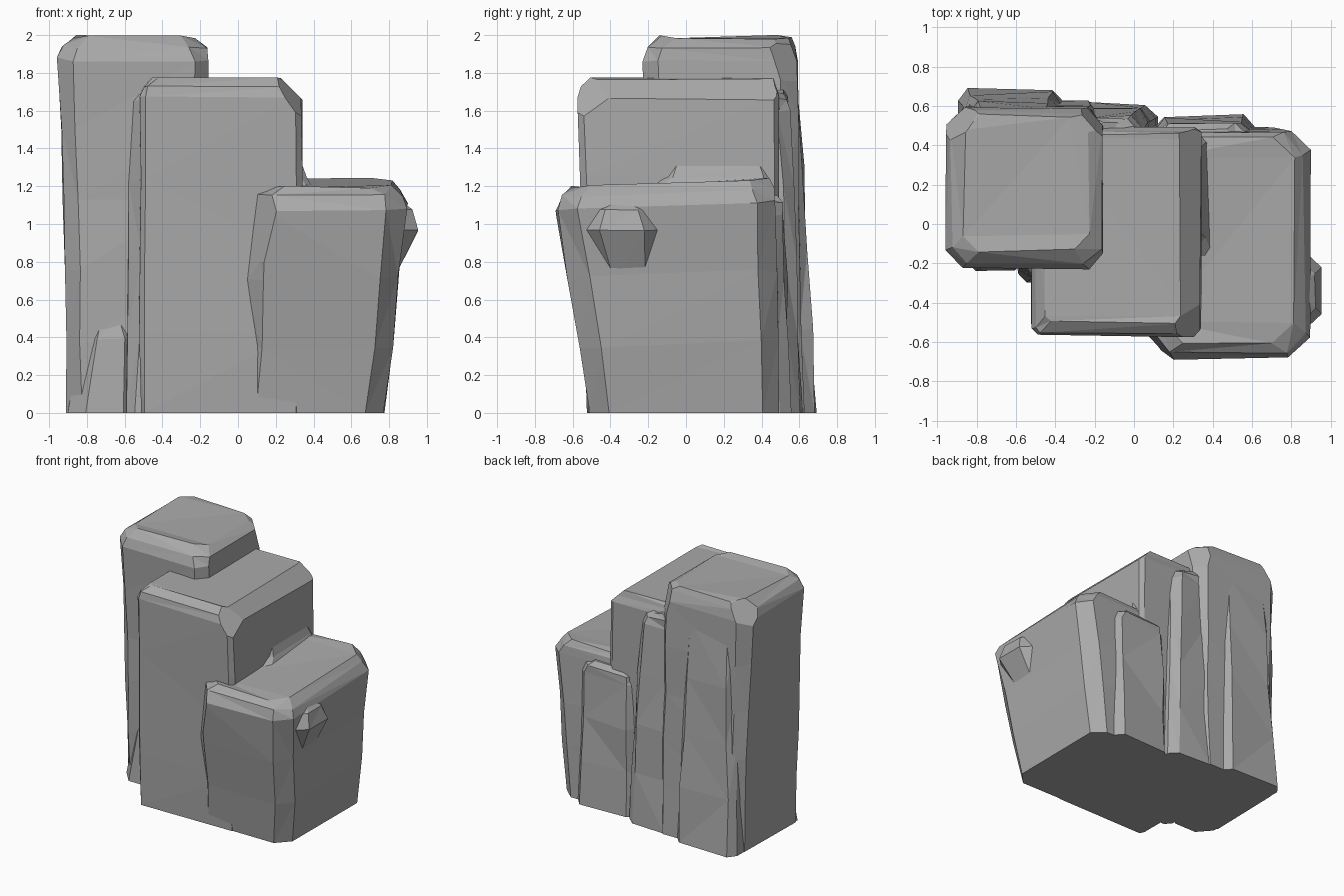
import bpy, bmesh, random
from mathutils import Vector

random.seed(7)

cube = bpy.data.objects.get("Cube")
if cube:
    bpy.data.objects.remove(cube, do_unlink=True)

stone = bpy.data.materials.new("grey stone")
stone.use_nodes = True
grey = (0.4, 0.4, 0.4, 1)
stone.diffuse_color = grey
stone.node_tree.nodes["Principled BSDF"].inputs["Base Color"].default_value = grey


def outline(left, right, front, back, cut):
    """Rectangle with cut corners, counter-clockwise from the front left."""
    return [(left + cut, front), (right - cut, front),
            (right, front + cut), (right, back - cut),
            (right - cut, back), (left + cut, back),
            (left, back - cut), (left, front + cut)]


def slice_off(bm, point, normal):
    """Remove everything beyond a plane and close the hole with a flat facet."""
    geometry = bm.verts[:] + bm.edges[:] + bm.faces[:]
    result = bmesh.ops.bisect_plane(bm, geom=geometry, plane_co=Vector(point),
                                    plane_no=Vector(normal), clear_outer=True)
    rim = [e for e in result["geom_cut"] if isinstance(e, bmesh.types.BMEdge)]
    bmesh.ops.holes_fill(bm, edges=rim, sides=0)


def rock(name, foot, head, height, floor=0, shoulder=0.1, cut=0.06,
         rough=0.012, tilt=0, chips=()):
    """Block from the foot box to the head box (left, right, front, back),
    with a shoulder sloping in to the top and uneven facets."""
    bm = bmesh.new()
    neck = height - shoulder

    def ring(z, box, corner):
        loop = []
        for x, y in outline(*box, corner):
            shift = Vector([random.uniform(-rough, rough) for _ in "xyz"])
            if z == 0:
                shift.z = 0
            else:
                shift.z += tilt * y
            loop.append(bm.verts.new(Vector((x, y, z)) + shift))
        return loop

    # Evenly spaced rings up the sides, then the inset top
    steps = max(1, round((neck - floor) / 0.4))
    loops = []
    for step in range(steps + 1):
        t = step / steps
        box = [a + (b - a) * t for a, b in zip(foot, head)]
        loops.append(ring(floor + (neck - floor) * t, box, cut))
    left, right, front, back = head
    inset = shoulder * 0.7
    middle = (left + inset / 4, right - inset / 4, front + inset / 4, back - inset / 4)
    top = (left + inset, right - inset, front + inset, back - inset / 2)
    loops.append(ring(neck + shoulder * 0.6, middle, cut))
    loops.append(ring(height, top, cut))

    for low, high in zip(loops, loops[1:]):
        for i in range(len(low)):
            j = (i + 1) % len(low)
            bm.faces.new((low[i], low[j], high[j], high[i]))
    bm.faces.new(loops[0][::-1])
    bm.faces.new(loops[-1])
    bmesh.ops.triangulate(bm, faces=bm.faces[:])
    for point, normal in chips:
        slice_off(bm, point, normal)
    bmesh.ops.recalc_face_normals(bm, faces=bm.faces[:])

    mesh = bpy.data.meshes.new(name)
    bm.to_mesh(mesh)
    bm.free()
    mesh.materials.append(stone)
    bpy.context.collection.objects.link(bpy.data.objects.new(name, mesh))


# Tall column at the back left, chipped on its back corners
rock("tall_column", foot=(-0.9, -0.15, -0.18, 0.62), head=(-0.95, -0.15, -0.22, 0.59),
     height=1.99, shoulder=0.12, cut=0.08,
     chips=[((-0.9, 0.5, 1.9), (-1, 0.8, 0.7)), ((-0.2, 0.5, 1.9), (1, 0.9, 0.3))])

# Middle column, with the widest front face
rock("middle_column", foot=(-0.52, 0.33, -0.52, 0.5), head=(-0.52, 0.34, -0.57, 0.49),
     height=1.77, cut=0.03, rough=0.008,
     chips=[((0.3, -0.5, 1.65), (1, -0.5, 0.7)), ((0.3, 0, 1.7), (1, 0, 1))])

# Low column at the front right, leaning outward
rock("low_column", foot=(0, 0.78, -0.5, 0.5), head=(0.06, 0.89, -0.68, 0.48),
     height=1.22, shoulder=0.12, cut=0.1, tilt=0.04,
     chips=[((0.13, -0.62, 0.9), (-1, -0.8, 0.1))])

# Jutting wedge on the right side
rock("side_wedge", foot=(0.6, 0.82, -0.5, -0.1), head=(0.6, 0.95, -0.58, -0.1),
     height=1.15, floor=0.7, shoulder=0.18, cut=0.12, rough=0.005)

# Split slabs along the back
rock("back_slab_left", foot=(-0.9, -0.35, 0.3, 0.69), head=(-0.83, -0.4, 0.3, 0.59),
     height=1.85)
rock("back_slab_centre", foot=(-0.3, 0.12, 0.3, 0.61), head=(-0.28, 0.05, 0.3, 0.55),
     height=1.7)
rock("back_slab_right", foot=(0.1, 0.62, 0.3, 0.55), head=(0.1, 0.6, 0.3, 0.52),
     height=1.15)

# Flared foot and shoulder beside the tall column, and filler in the right notch
rock("left_foot", foot=(-0.9, -0.5, -0.24, 0.2), head=(-0.84, -0.5, -0.22, 0.2),
     height=0.6, shoulder=0.2, cut=0.1)
rock("left_shoulder", foot=(-0.6, -0.3, -0.3, 0.2), head=(-0.56, -0.3, -0.26, 0.2),
     height=1.75)
rock("notch_filler", foot=(0.2, 0.45, -0.3, 0.46), head=(0.2, 0.36, -0.1, 0.44),
     height=1.35, floor=1.1, cut=0.03, rough=0.005)
